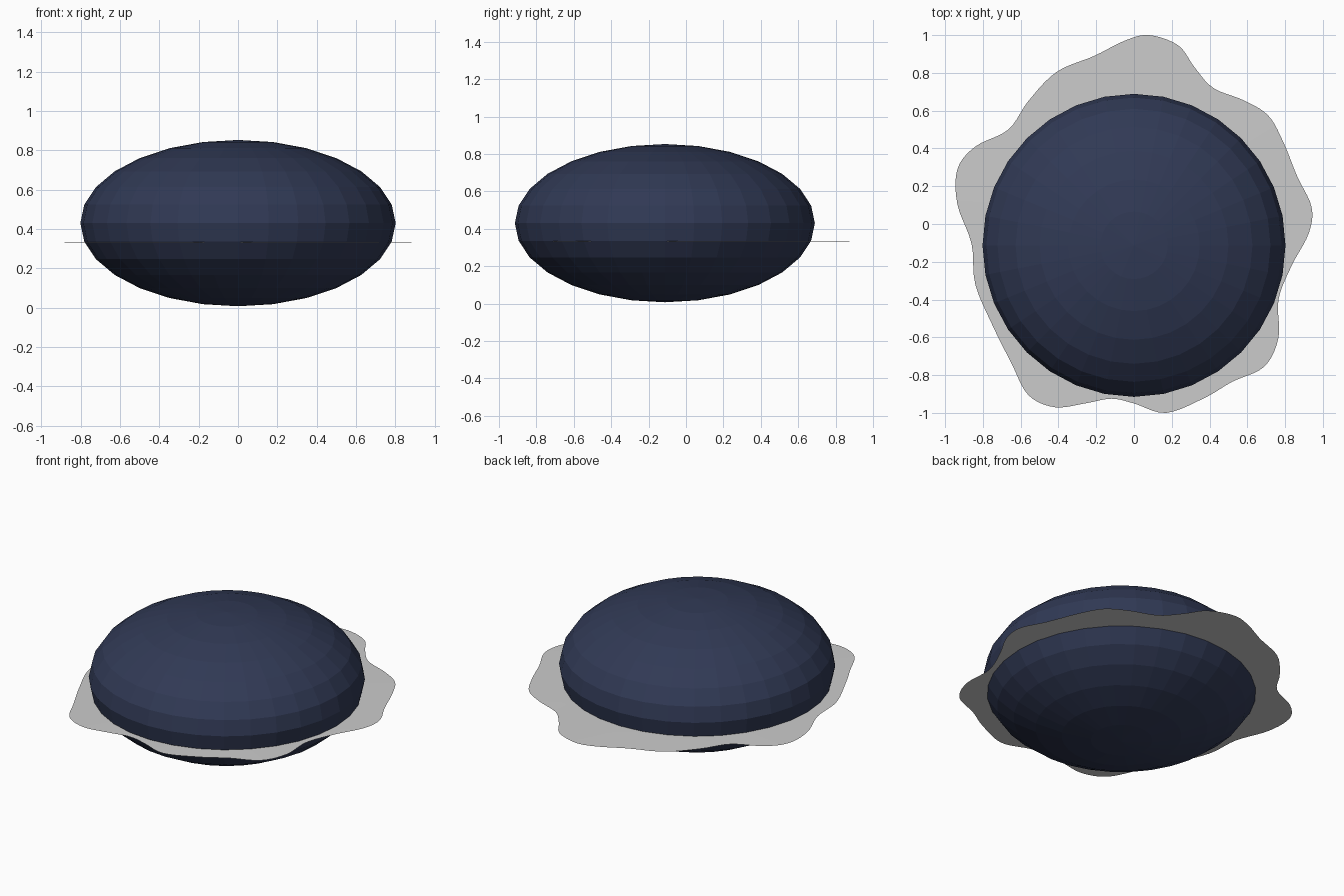
import bpy, bmesh
from mathutils import Matrix, Vector

cube = bpy.data.objects.get("Cube")
if cube:
    bpy.data.objects.remove(cube, do_unlink=True)


def material(name, rgb):
    mat = bpy.data.materials.new(name)
    mat.use_nodes = True
    mat.diffuse_color = (*rgb, 1)
    bsdf = mat.node_tree.nodes["Principled BSDF"]
    bsdf.inputs["Base Color"].default_value = (*rgb, 1)
    bsdf.inputs["Roughness"].default_value = 0.8
    return mat


def add_object(name, bm, mat):
    mesh = bpy.data.meshes.new(name)
    bm.to_mesh(mesh)
    bm.free()
    mesh.materials.append(mat)
    obj = bpy.data.objects.new(name, mesh)
    bpy.context.collection.objects.link(obj)
    return obj


navy = material("dark_navy", (0.030, 0.041, 0.090))
grey = material("light_grey", (0.60, 0.60, 0.60))

# Flattened, flat-shaded round body
bm = bmesh.new()
bmesh.ops.create_uvsphere(
    bm, u_segments=32, v_segments=14, radius=1,
    matrix=Matrix.Translation((0, -0.113, 0.43)) @ Matrix.Diagonal((0.802, 0.802, 0.423, 1)))
add_object("body", bm, navy)

# Wavy outline of the thin sheet, clockwise from the back
outline = [
    (0.08, 1), (0.235, 0.945), (0.32, 0.83), (0.42, 0.72), (0.58, 0.655),
    (0.71, 0.575), (0.79, 0.435), (0.865, 0.25), (0.94, 0.09), (0.925, -0.05),
    (0.835, -0.22), (0.765, -0.4), (0.765, -0.6), (0.69, -0.755), (0.52, -0.835),
    (0.375, -0.92), (0.17, -1), (0, -0.95), (-0.12, -0.925), (-0.26, -0.95),
    (-0.42, -0.97), (-0.56, -0.905), (-0.65, -0.735), (-0.745, -0.545),
    (-0.84, -0.32), (-0.86, -0.105), (-0.935, 0.105), (-0.935, 0.29),
    (-0.84, 0.41), (-0.665, 0.5), (-0.56, 0.65), (-0.41, 0.805),
    (-0.21, 0.89), (-0.05, 0.97)]


def smooth_loop(points, steps):
    """Closed spline through the points."""
    pts = [Vector(p) for p in points]
    n = len(pts)
    for i in range(n):
        a, b, c, d = (pts[(i + k) % n] for k in (-1, 0, 1, 2))
        for s in range(steps):
            t = s / steps
            yield 0.5 * (2 * b + (c - a) * t + (2 * a - 5 * b + 4 * c - d) * t ** 2
                         + (3 * b - a - 3 * c + d) * t ** 3)


# Sheet passing through the body, slightly higher in the middle
bm = bmesh.new()
centre = bm.verts.new((0, 0, 0.342))
rim = [bm.verts.new((p.x, p.y, 0.332)) for p in smooth_loop(outline, 5)]
for a, b in zip(rim, rim[1:] + rim[:1]):
    bm.faces.new((centre, b, a))
sheet = add_object("wavy_sheet", bm, grey)
sheet.data.shade_smooth()
